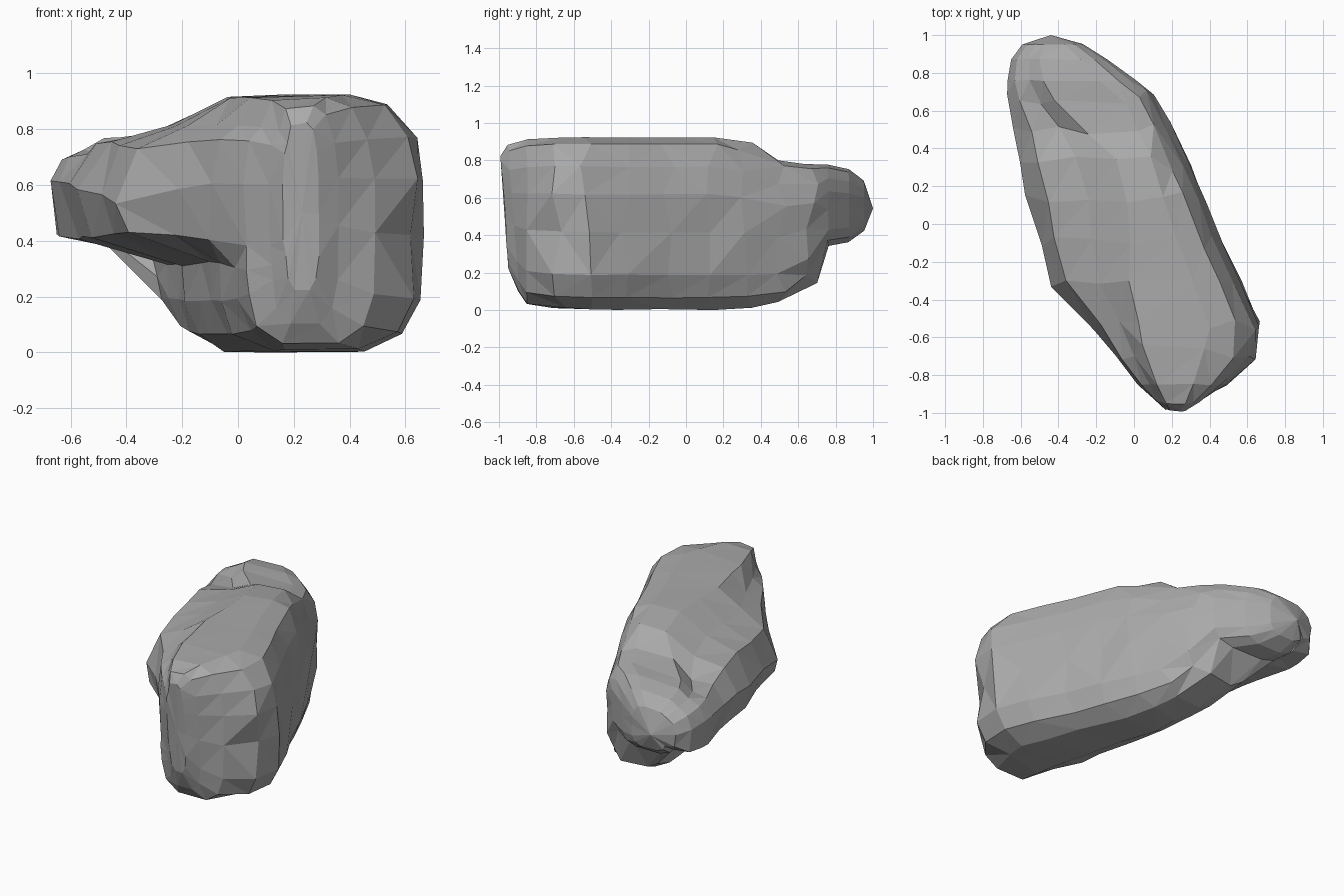
import bpy
import bmesh
import random
from mathutils import Vector

random.seed(4)

if "Cube" in bpy.data.objects:
    bpy.data.objects.remove(bpy.data.objects["Cube"], do_unlink=True)


def make_material(name, colour):
    material = bpy.data.materials.new(name)
    material.use_nodes = True
    material.diffuse_color = colour
    for node in material.node_tree.nodes:
        if node.type == "BSDF_PRINCIPLED":
            node.inputs["Base Color"].default_value = colour
    return material


# Stations along the boulder: depth, bulge edge, foot edge, plateau edge,
# right edge, bottom, top, shelf height, bulge height
STATIONS = [
    (-.99, .16, .17, .19, .29, .22, .82, .4, .6),
    (-.95, .11, .12, .17, .36, .1, .88, .38, .6),
    (-.85, .02, .03, .12, .49, .03, .91, .38, .6),
    (-.68, -.11, -.02, .06, .63, .01, .92, .4, .6),
    (-.54, -.23, -.06, .03, .67, 0, .92, .42, .58),
    (-.33, -.44, -.1, -.01, .58, 0, .92, .43, .53),
    (-.1, -.5, -.15, -.03, .47, 0, .92, .42, .56),
    (.13, -.57, -.19, -.05, .37, 0, .92, .41, .58),
    (.32, -.61, -.22, -.09, .29, .01, .89, .41, .6),
    (.5, -.63, -.25, -.25, .2, .04, .8, .4, .61),
    (.67, -.67, -.3, -.42, .11, .14, .78, .41, .61),
    (.76, -.67, -.5, -.48, .01, .34, .775, .42, .6),
    (.87, -.65, -.52, -.5, -.14, .36, .75, .43, .58),
    (.95, -.59, -.52, -.48, -.27, .42, .69, .48, .56),
]


def section(y, bulge, foot, plateau, right, low, high, shelf, belly):
    """Closed outline across the boulder at one depth."""
    width, height = right - foot, high - low
    lean = plateau - bulge
    outline = [
        (right - .28 * width, low),
        (right - .09 * width, low + .07 * height),
        (right - .01 * width, low + .2 * height),
        (right, low + .45 * height),
        (right, low + .67 * height),
        (right - .06 * width, low + .83 * height),
        (right - .18 * width, low + .96 * height),
        (right - .38 * width, high),
        (plateau, high - .01),
        (plateau - .38 * lean, high - .12 * height),
        (bulge + .2 * lean, belly + .5 * (high - belly)),
        (bulge, belly),
        (bulge + .1 * lean, shelf),
        (foot, shelf - .25 * (shelf - low)),
        (foot + .02 * width, low + .2 * height),
        (foot + .08 * width, low + .07 * height),
        (foot + .28 * width, low),
    ]
    # The front end leans back towards its base
    slope = .07 if y < -.9 else 0
    return [Vector((x, y + slope * (high - z), z)) for x, z in outline]


def chip(point, amount):
    """Small uneven shift that breaks up the regular loft."""
    along = random.uniform(-amount, amount) * 2
    across = random.uniform(-amount, amount) * .5
    return point + Vector((across - .38 * along, along, across * .3))


# Boulder body, lofted through the stations
bm = bmesh.new()
rings = []
for number, station in enumerate(STATIONS):
    amount = .02 if 2 < number < len(STATIONS) - 3 else .002
    rings.append([bm.verts.new(chip(p, amount)) for p in section(*station)])

for near, far in zip(rings, rings[1:]):
    for i in range(len(near)):
        j = (i + 1) % len(near)
        bm.faces.new((near[i], near[j], far[j], far[i]))

# Rounded tips at both ends
for ring, tip in ((rings[0], (.23, -.97, .5)), (rings[-1], (-.44, 1, .54))):
    centre = bm.verts.new(tip)
    for i in range(len(ring)):
        bm.faces.new((ring[i], ring[(i + 1) % len(ring)], centre))

bmesh.ops.triangulate(bm, faces=bm.faces[:], quad_method="SHORT_EDGE")
bmesh.ops.recalc_face_normals(bm, faces=bm.faces[:])

# Rest the boulder on the ground
lowest = min(v.co.z for v in bm.verts)
bmesh.ops.translate(bm, verts=bm.verts[:], vec=(0, 0, -lowest))

mesh = bpy.data.meshes.new("boulder")
bm.to_mesh(mesh)
bm.free()
mesh.materials.append(make_material("stone grey", (.4, .4, .4, 1)))
boulder = bpy.data.objects.new("boulder", mesh)
bpy.context.scene.collection.objects.link(boulder)
